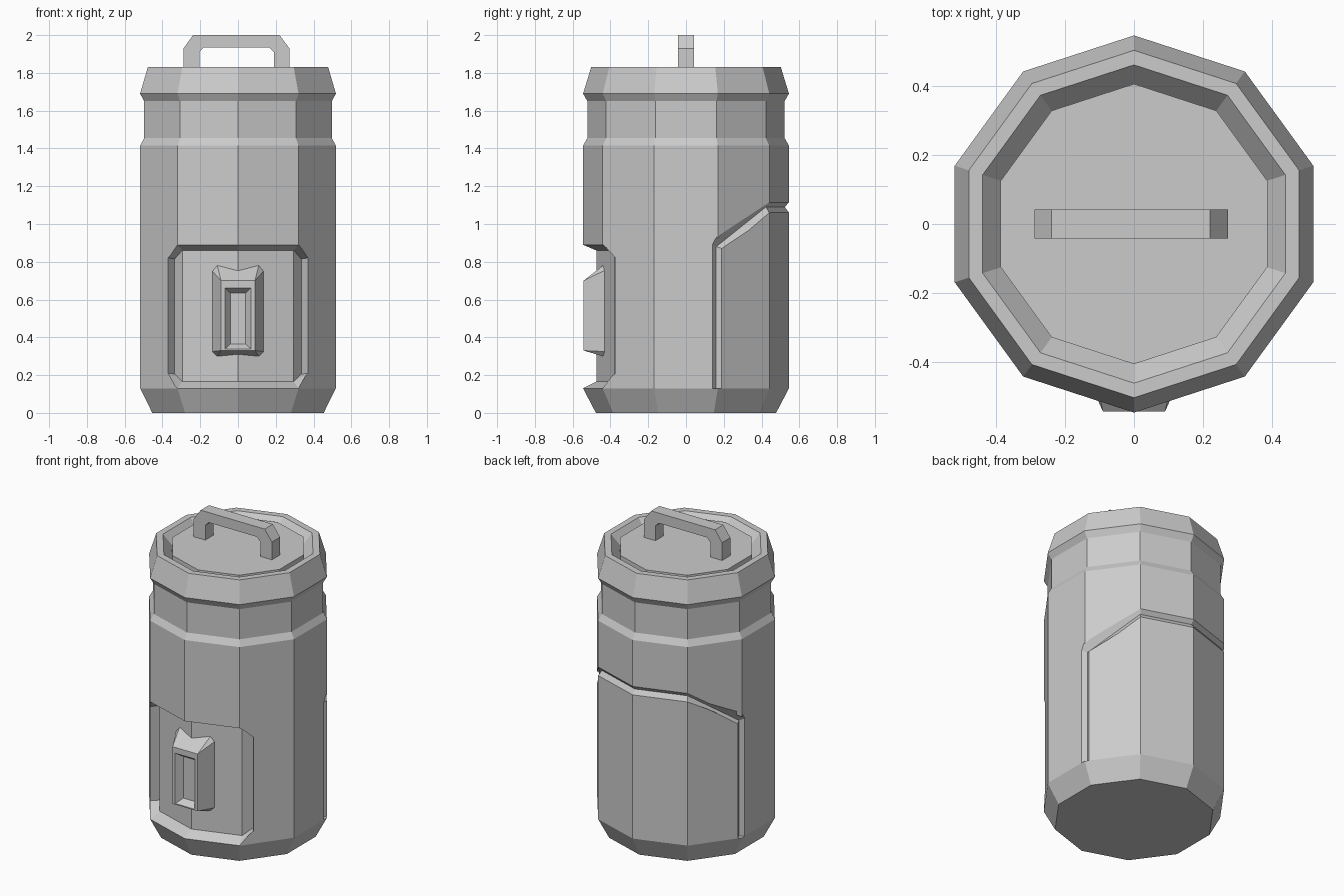
import bpy, bmesh
from math import sin, cos, tan, pi, radians

if "Cube" in bpy.data.objects:
    bpy.data.objects.remove(bpy.data.objects["Cube"])

grey = bpy.data.materials.new("light grey")
grey.use_nodes = True
COLOUR = (0.6, 0.6, 0.6, 1)
grey.diffuse_color = COLOUR
grey.node_tree.nodes["Principled BSDF"].inputs["Base Color"].default_value = COLOUR


def finish(name, bm):
    bmesh.ops.recalc_face_normals(bm, faces=bm.faces)
    mesh = bpy.data.meshes.new(name)
    bm.to_mesh(mesh)
    bm.free()
    mesh.materials.append(grey)
    obj = bpy.data.objects.new(name, mesh)
    bpy.context.collection.objects.link(obj)
    return obj


def loft(name, rings):
    """Skin a list of equal closed rings and cap both ends."""
    bm = bmesh.new()
    vs = [[bm.verts.new(p) for p in ring] for ring in rings]
    n = len(vs[0])
    for a, b in zip(vs, vs[1:]):
        for i in range(n):
            j = (i + 1) % n
            bm.faces.new((a[i], a[j], b[j], b[i]))
    bm.faces.new(vs[0])
    bm.faces.new(vs[-1])
    return finish(name, bm)


def hull(name, points):
    bm = bmesh.new()
    for p in points:
        bm.verts.new(p)
    bmesh.ops.convex_hull(bm, input=bm.verts)
    return finish(name, bm)


def carve(target, cutter):
    mod = target.modifiers.new(cutter.name, 'BOOLEAN')
    mod.operation = 'DIFFERENCE'
    mod.solver = 'EXACT'
    mod.object = cutter
    cutter.hide_render = True
    cutter.hide_viewport = True
    cutter.display_type = 'WIRE'


def decagon(r, z):
    return [(r * sin(i * pi / 5), -r * cos(i * pi / 5), z) for i in range(10)]


# Ten-sided canister: flared base, waist band, collar, and lid trench
profile = [(0.477, 0), (0.545, 0.13), (0.545, 1.415), (0.522, 1.455), (0.522, 1.65),
           (0.545, 1.69), (0.502, 1.83), (0.46, 1.83), (0.405, 1.765), (0.405, 1.815)]
body = loft("canister_body", [decagon(r, z) for r, z in profile])


# Recessed front panel, cut as columns that follow the faceted wall
def panel_column(x, low, high, y, ix, ilow, ihigh, iy):
    inner = [(ix, iy, ilow), (ix, iy, ihigh)]
    outer = [(x, y, low), (x, y, high)]
    out = [tuple(o + 0.5 * (o - i) for o, i in zip(p, q)) for p, q in zip(outer, inner)]
    return [out[0], out[1], inner[1], inner[0]]


half = [(0.32, 0.13, 0.89, -0.441, 0.295, 0.165, 0.86, -0.379),
        (0.37, 0.21, 0.82, -0.372, 0.335, 0.205, 0.815, -0.324)]
columns = [panel_column(0, 0.13, 0.89, -0.545, 0, 0.165, 0.86, -0.475)]
columns += [panel_column(*c) for c in half]
mirrored = [[(-x, y, z) for x, y, z in ring] for ring in reversed(columns[1:])]
carve(body, loft("front_panel_cutter", mirrored + columns))


# V-shaped seam around the rear panel
def seam_section(a, b, v):
    widen = lambda p: tuple(k + 2 * (q - k) for q, k in zip(p, v))
    return [widen(a), widen(b), v]


seam = [seam_section((0, 0.545, 1.115), (0, 0.545, 1.06), (0, 0.523, 1.09)),
        seam_section((0.32, 0.441, 1.115), (0.32, 0.441, 1.06), (0.307, 0.423, 1.09)),
        seam_section((0.518, 0.14, 0.89), (0.504, 0.19, 0.87), (0.49, 0.16, 0.88)),
        seam_section((0.518, 0.14, 0.13), (0.504, 0.19, 0.13), (0.49, 0.16, 0.13))]
mirrored = [[(-x, y, z) for x, y, z in ring] for ring in reversed(seam[1:])]
carve(body, loft("rear_seam_cutter", mirrored + seam))


# Latch block with sloped sides and a recessed window
def rectangle(w, low, high, y):
    return [(-w, y, low), (w, y, low), (w, y, high), (-w, y, high)]


latch = hull("front_latch",
             rectangle(0.135, 0.325, 0.75, -0.44) + rectangle(0.11, 0.3, 0.78, -0.44)
             + rectangle(0.135, 0.325, 0.75, -0.41) + rectangle(0.11, 0.3, 0.78, -0.41)
             + rectangle(0.09, 0.33, 0.7, -0.542))
carve(latch, loft("latch_window_cutter", [rectangle(0.1, 0.31, 0.69, -0.582),
                                          rectangle(0.04, 0.365, 0.635, -0.502)]))

# Lid handle: bent square bar
outer = [(-0.288, 1.8), (-0.288, 1.93), (-0.238, 2), (0.22, 2), (0.272, 1.93), (0.272, 1.8)]
inner = [(-0.205, 1.8), (-0.205, 1.91), (-0.18, 1.935), (0.165, 1.935), (0.19, 1.91), (0.19, 1.8)]
bars = [[(ox, -0.042, oz), (ox, 0.042, oz), (ix, 0.042, iz), (ix, -0.042, iz)]
        for (ox, oz), (ix, iz) in zip(outer, inner)]
loft("lid_handle", bars)
